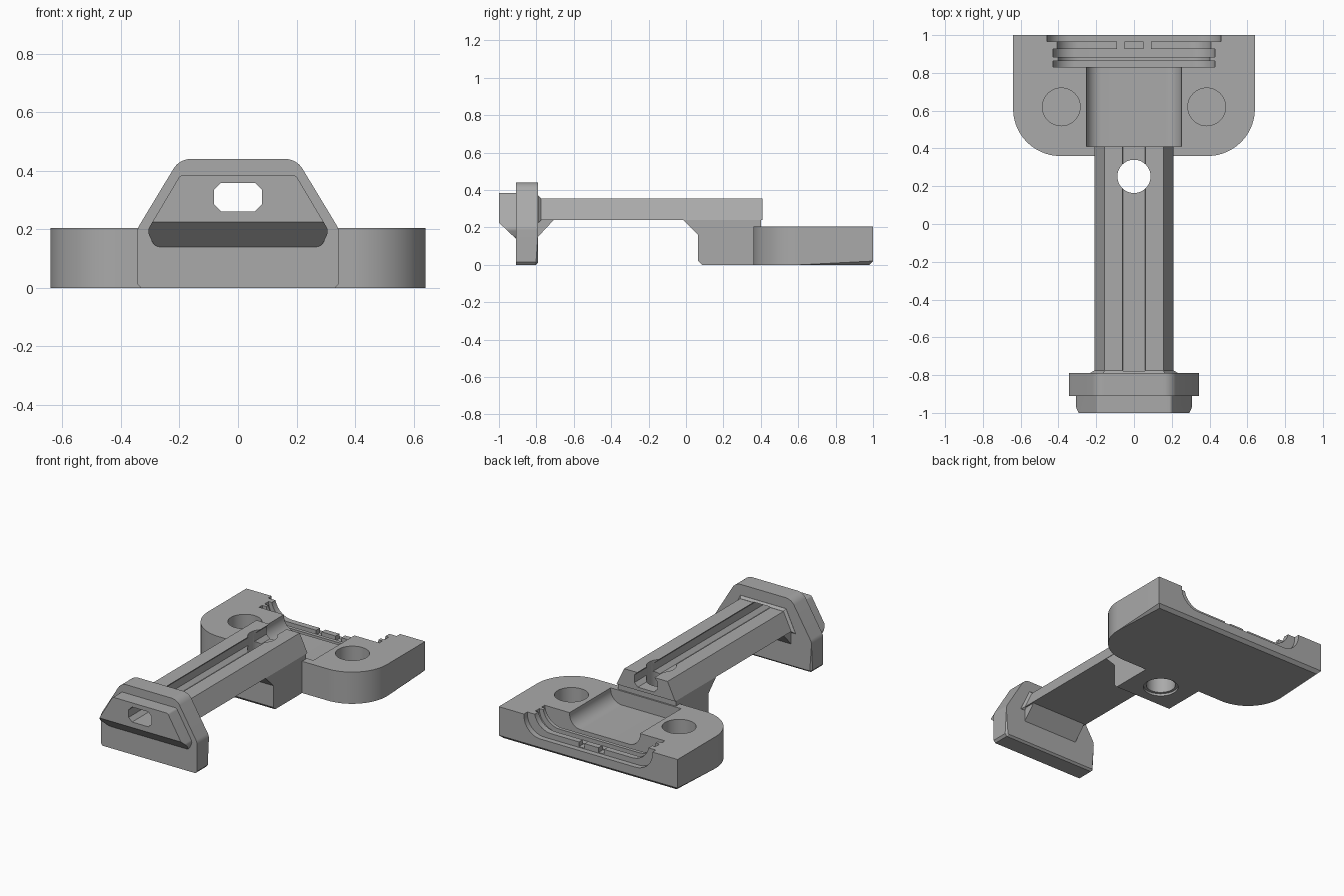
import bpy, bmesh, math
from mathutils import Vector

cube = bpy.data.objects.get("Cube")
if cube:
    bpy.data.objects.remove(cube, do_unlink=True)

grey = bpy.data.materials.new("mid_grey")
grey.use_nodes = True
COLOUR = (0.4, 0.4, 0.4, 1)
grey.diffuse_color = COLOUR
grey.node_tree.nodes["Principled BSDF"].inputs["Base Color"].default_value = COLOUR


def mirrored(half):
    """Close a right-hand half outline with its left-hand reflection."""
    return half + [(-p[0], *p[1:]) for p in reversed(half)]


def rounded(points, steps=10):
    """Outline of (u, v, radius) corners with the corners filleted."""
    out = []
    for i, (u, v, r) in enumerate(points):
        p = Vector((u, v))
        if r == 0:
            out.append((u, v))
            continue
        a = (Vector(points[i - 1][:2]) - p).normalized()
        b = (Vector(points[(i + 1) % len(points)][:2]) - p).normalized()
        half = a.angle(b) / 2
        centre = p + (a + b).normalized() * (r / math.sin(half))
        start = p + a * (r / math.tan(half)) - centre
        end = p + b * (r / math.tan(half)) - centre
        for k in range(steps + 1):
            d = start.lerp(end, k / steps).normalized() * r
            out.append(tuple(centre + d))
    return out


PLACE = {"x": lambda u, v, t: (t, u, v),
         "y": lambda u, v, t: (u, t, v),
         "z": lambda u, v, t: (u, v, t)}


def prism(name, outline, axis, lo, hi, bevel=0, pick=None, cut=None):
    """Extrude an outline along an axis, chamfer picked edges, slice by a plane."""
    bm = bmesh.new()
    rings = [[bm.verts.new(PLACE[axis](u, v, t)) for u, v in outline] for t in (lo, hi)]
    n = len(outline)
    bm.faces.new(rings[0])
    bm.faces.new(rings[1][::-1])
    for i in range(n):
        j = (i + 1) % n
        bm.faces.new((rings[0][i], rings[1][i], rings[1][j], rings[0][j]))
    if bevel:
        edges = [e for e in bm.edges if all(pick(v.co) for v in e.verts)]
        bmesh.ops.bevel(bm, geom=edges, offset=bevel, segments=1, affect="EDGES")
    if cut:
        geom = bm.verts[:] + bm.edges[:] + bm.faces[:]
        bmesh.ops.bisect_plane(bm, geom=geom, plane_co=cut[0], plane_no=cut[1], clear_outer=True)
        bmesh.ops.holes_fill(bm, edges=[e for e in bm.edges if e.is_boundary])
    bmesh.ops.recalc_face_normals(bm, faces=bm.faces)
    mesh = bpy.data.meshes.new(name)
    bm.to_mesh(mesh)
    bm.free()
    mesh.materials.append(grey)
    obj = bpy.data.objects.new(name, mesh)
    bpy.context.collection.objects.link(obj)
    return obj


def circle(x, y, r, n=48):
    return [(x + r * math.cos(k * math.tau / n), y + r * math.sin(k * math.tau / n)) for k in range(n)]


def combine(obj, others, operation="DIFFERENCE"):
    bpy.context.view_layer.objects.active = obj
    for other in others:
        mod = obj.modifiers.new("bool", "BOOLEAN")
        mod.operation, mod.solver, mod.object = operation, "EXACT", other
        bpy.ops.object.modifier_apply(modifier=mod.name)


def cradle(name, width, floor, radius, y0, y1):
    """Round-bottomed slot cutter, open at the top."""
    outline = rounded(mirrored([(width, 0.3, 0), (width, floor, radius)]))
    return prism(name, outline, "y", y0, y1)


# Mounting base with rounded front corners and chamfered underside
base = prism("mounting_base", rounded(mirrored([(0.64, 1.0, 0), (0.64, 0.36, 0.25)]), 16),
             "z", 0, 0.205, 0.02, lambda c: c.z < 0.001 and (c.y < 0.99 or abs(c.x) > 0.6))

# Neck under the arm, with its sloped gusset
neck = prism("neck", [(0.085, 0), (0.4, 0), (0.4, 0.245), (-0.02, 0.245), (0.065, 0.16), (0.065, 0.02)],
             "x", -0.207, 0.207)
combine(base, [neck], "UNION")

# Arm, end plate, nose and the pieces that join them
arm = prism("arm", mirrored([(0.155, 0.355), (0.21, 0.24)]), "y", -0.8, 0.41)
plate = prism("end_plate", rounded(mirrored([(0.2, 0.44, 0.07), (0.345, 0.2, 0.06),
                                             (0.345, 0.015, 0), (0.332, 0, 0)])),
              "y", -0.91, -0.79, 0.012, lambda c: c.y > -0.791)
nose = prism("nose", rounded(mirrored([(0.197, 0.385, 0.02), (0.31, 0.195, 0.03), (0.285, 0.14, 0.03)])),
             "y", -1.0, -0.9, 0.015, lambda c: c.y < -0.999,
             cut=((0, -1.0, 0.225), (0, -0.085, -0.09)))
collar = prism("arm_collar", mirrored([(0.163, 0.37), (0.232, 0.225)]), "y", -0.8, -0.775,
               0.014, lambda c: c.y > -0.776)
gusset = prism("front_gusset", [(-0.8, 0.14), (-0.705, 0.242), (-0.8, 0.242)], "x", -0.2, 0.2)

# Cutters: cable channel, vertical hole, blind holes, cradle and stepped ribs
channel = prism("channel_cutter", mirrored([(0.058, 0.358), (0.082, 0.334), (0.082, 0.285), (0.058, 0.261)]),
                "y", -1.1, 0.5)
bore = prism("bore_cutter", circle(0, 0.252, 0.088), "z", -0.1, 0.5)
countersink = prism("countersink_cutter", circle(0, 0.252, 0.105), "z", -0.1, 0.015)
pockets = [prism("pocket_cutter", circle(s * 0.385, 0.62, 0.1), "z", 0.03, 0.3) for s in (-1, 1)]
slots = [cradle("cradle_cutter", 0.252, 0.115, 0.08, 0.41, 0.9)]
for width, floor, y0, y1 in ((0.43, 0.085, 0.83, 0.862), (0.405, 0.11, 0.86, 0.887),
                             (0.43, 0.085, 0.885, 0.927), (0.41, 0.11, 0.925, 0.967),
                             (0.46, 0.075, 0.965, 1.1)):
    slots.append(cradle("rib_cutter", width, floor, 0.12, y0, y1))
for s in (-1, 1):
    slots.append(prism("notch_cutter", [(s * 0.05, 0.08), (s * 0.09, 0.08), (s * 0.09, 0.3), (s * 0.05, 0.3)],
                       "y", 0.92, 0.98))

combine(base, slots + pockets + [bore, countersink])
combine(arm, [channel, bore])
for part in (plate, nose, collar):
    combine(part, [channel])

for helper in slots + pockets + [bore, countersink, channel, neck]:
    bpy.data.objects.remove(helper, do_unlink=True)

# Smooth the round surfaces and keep the machined edges crisp
bpy.ops.object.select_all(action="DESELECT")
for part in (base, arm, plate, nose, collar, gusset):
    part.select_set(True)
bpy.context.view_layer.objects.active = base
bpy.ops.object.shade_smooth_by_angle(angle=math.radians(25))
